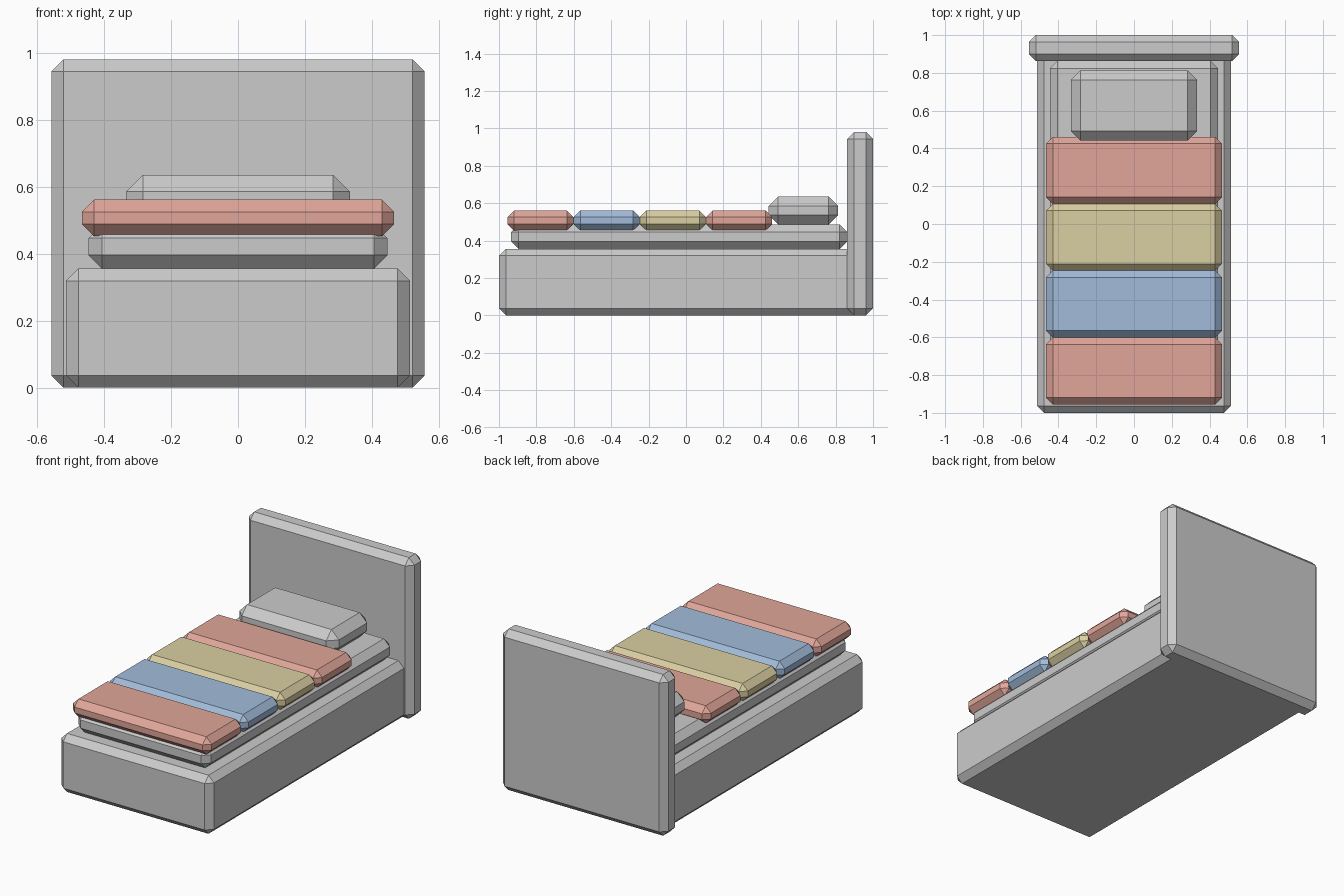
import bpy
import bmesh

if "Cube" in bpy.data.objects:
    bpy.data.objects.remove(bpy.data.objects["Cube"])


def material(name, rgb):
    mat = bpy.data.materials.new(name)
    mat.diffuse_color = (*rgb, 1)
    mat.use_nodes = True
    mat.node_tree.nodes["Principled BSDF"].inputs["Base Color"].default_value = mat.diffuse_color
    return mat


def chamfered_box(name, half_width, y, z, chamfer, mat=None):
    """Box centred on x = 0, spanning y and z ranges, with one flat chamfer on every edge."""
    bm = bmesh.new()
    bmesh.ops.create_cube(bm, size=1)
    size = (2 * half_width, y[1] - y[0], z[1] - z[0])
    bmesh.ops.scale(bm, vec=size, verts=bm.verts)
    bmesh.ops.bevel(bm, geom=bm.edges[:], offset=chamfer, offset_type='OFFSET',
                    segments=1, affect='EDGES')
    mesh = bpy.data.meshes.new(name)
    bm.to_mesh(mesh)
    bm.free()
    obj = bpy.data.objects.new(name, mesh)
    obj.location = (0, sum(y) / 2, sum(z) / 2)
    bpy.context.collection.objects.link(obj)
    if mat:
        mesh.materials.append(mat)
    return obj


red = material("red_cloth", (0.75, 0.38, 0.32))
blue = material("blue_cloth", (0.36, 0.50, 0.70))
yellow = material("yellow_cloth", (0.70, 0.62, 0.36))

# Frame: the base runs into the headboard
chamfered_box("headboard", 0.557, (0.862, 1.0), (0, 0.98), 0.037)
chamfered_box("bed_base", 0.513, (-1.0, 0.94), (0, 0.356), 0.037)

# Bedding
chamfered_box("mattress", 0.446, (-0.935, 0.862), (0.356, 0.486), 0.04)
chamfered_box("pillow", 0.334, (0.442, 0.813), (0.486, 0.635), 0.05)

# Quilt: four puffy stripes from foot to pillow
start, length = -0.955, 0.354
for i, mat in enumerate((red, blue, yellow, red)):
    y0 = start + i * length
    chamfered_box(f"quilt_stripe_{i + 1}", 0.466, (y0, y0 + length), (0.453, 0.561), 0.036, mat)
